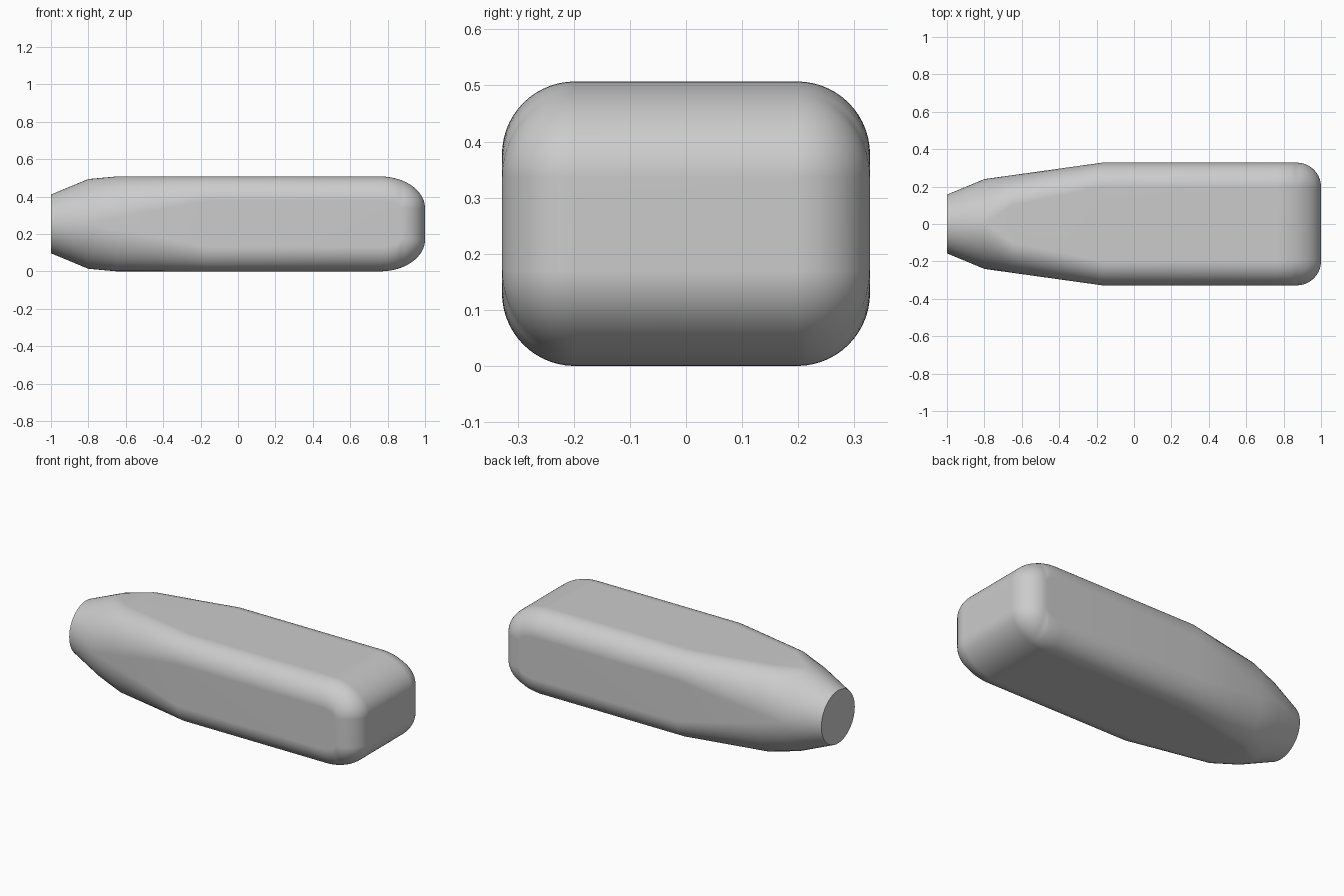
import bpy, bmesh, math

if "Cube" in bpy.data.objects:
    bpy.data.objects.remove(bpy.data.objects["Cube"])

MID_Z = 0.2535   # centre height of the body
N = 14           # segments per rounded corner


def quarter(x, start, length):
    """Height of a unit quarter round that starts at x=start."""
    t = min(max((x - start) / length, 0.0), 1.0)
    return math.sqrt(max(0.0, 1.0 - t * t))


def nose(x):
    """Section of the rounded front end: flat half sizes and corner radii."""
    half_y = 0.198 + 0.13 * quarter(x, 0.87, 0.13)
    half_z = 0.0835 + 0.17 * quarter(x, 0.76, 0.24)
    flat_z = 0.0835 + 0.04 * quarter(x, 0.76, 0.11)
    return x, 0.198, flat_z, half_y - 0.198, half_z - flat_z


# sections: x, flat half width, flat half height, corner radius y, corner radius z
sections = [
    (-1.0, 0, 0, 0.157, 0.157),
    (-0.8, 0, 0, 0.24, 0.24),
    (-0.65, 0.10, 0.03, 0.161, 0.2235),
    (-0.17, 0.198, 0.1235, 0.13, 0.13),
]
STEPS = 26
sections += [nose(0.76 + 0.24 * math.sin(i / STEPS * math.pi / 2)) for i in range(STEPS + 1)]

# loft the body through the sections
bm = bmesh.new()
rings = []
for x, fy, fz, ry, rz in sections:
    ring = []
    for q, (sy, sz) in enumerate([(1, 1), (-1, 1), (-1, -1), (1, -1)]):
        for k in range(N + 1):
            a = (q + k / N) * math.pi / 2
            ring.append(bm.verts.new((x, sy * fy + ry * math.cos(a),
                                      MID_Z + sz * fz + rz * math.sin(a))))
    rings.append(ring)
for a, b in zip(rings, rings[1:]):
    for i in range(len(a)):
        j = (i + 1) % len(a)
        bm.faces.new((a[i], a[j], b[j], b[i]))

# flat end caps
bm.faces.new(rings[0])
bm.faces.new(rings[-1])
bmesh.ops.remove_doubles(bm, verts=bm.verts, dist=0.0001)
bmesh.ops.recalc_face_normals(bm, faces=bm.faces)

mesh = bpy.data.meshes.new("body")
bm.to_mesh(mesh)
bm.free()
body = bpy.data.objects.new("body", mesh)
bpy.context.collection.objects.link(body)

# plain grey finish
grey = bpy.data.materials.new("light grey")
grey.diffuse_color = (0.6, 0.6, 0.6, 1)
grey.use_nodes = True
grey.node_tree.nodes["Principled BSDF"].inputs["Base Color"].default_value = grey.diffuse_color
mesh.materials.append(grey)

# smooth shading with flat areas kept flat
bpy.context.view_layer.objects.active = body
body.select_set(True)
bpy.ops.object.shade_smooth_by_angle(angle=math.radians(35))
weighted = body.modifiers.new("flat areas", 'WEIGHTED_NORMAL')
weighted.keep_sharp = True
